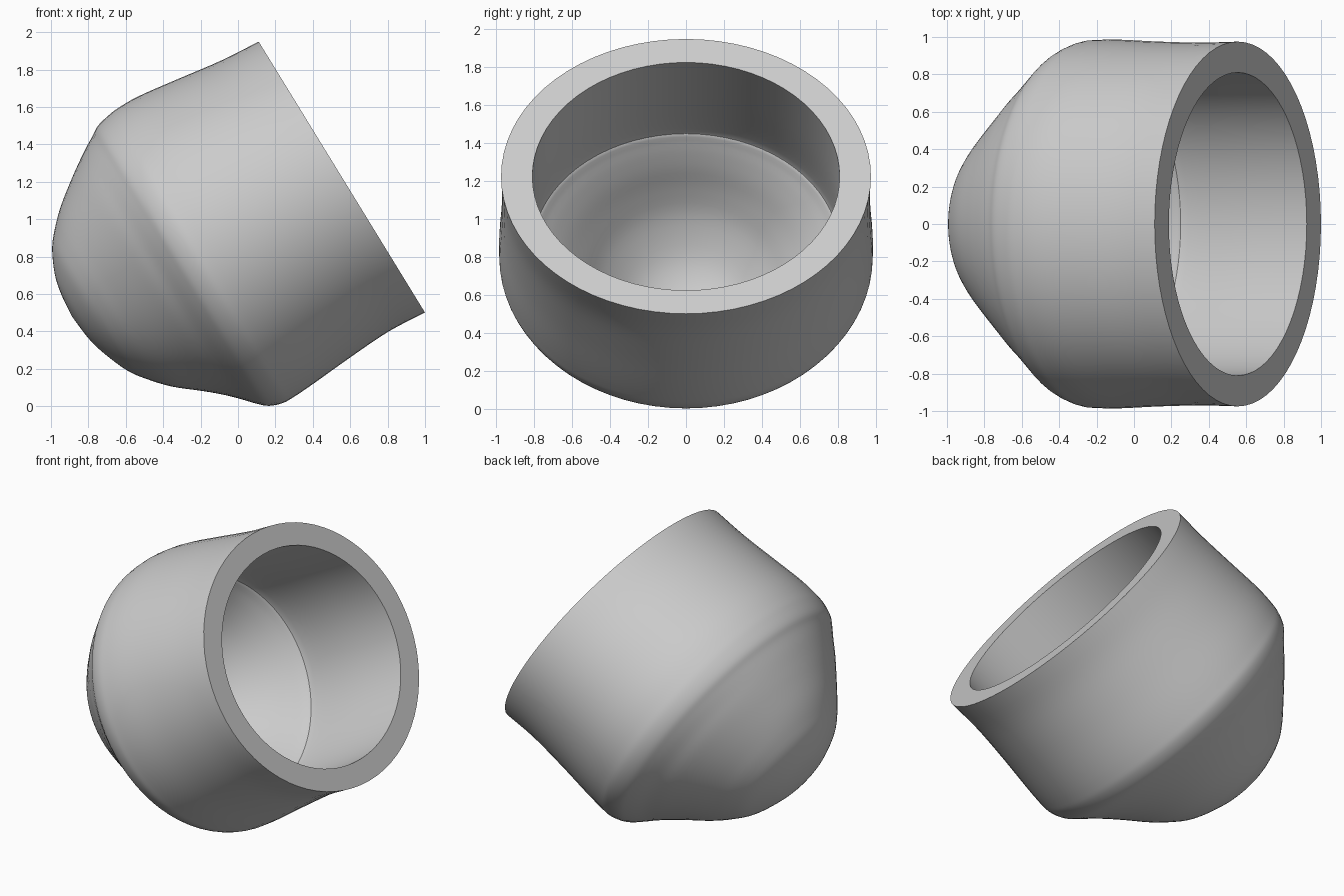
import bpy
import bmesh
from math import cos, sin, pi
from mathutils import Vector

if "Cube" in bpy.data.objects:
    bpy.data.objects.remove(bpy.data.objects["Cube"], do_unlink=True)

SEGMENTS = 72
STEPS = 4

# Tilted frame: centre of the rim, direction into the cup, direction up the rim
rim_centre = Vector((0.555, 0, 1.225))
inward = Vector((-0.852, 0, -0.523))
upward = Vector((-0.523, 0, 0.852))
sideways = Vector((0, 1, 0))

# Oval sections: depth from the rim, top edge, bottom edge, half width
outer_sections = [
    (0, .85, -.85, .975), (.22, .868, -.835, .97), (.47, .905, -.846, .975),
    (.7, .937, -.862, .985), (.83, .94, -.868, .985), (.9, .932, -.865, .98),
    (.97, .915, -.84, .95), (1.02, .885, -.797, .905), (1.09, .845, -.72, .83),
    (1.16, .8, -.65, .765), (1.24, .745, -.58, .685), (1.36, .655, -.48, .565),
    (1.45, .57, -.38, .475), (1.52, .485, -.28, .385), (1.58, .36, -.13, .25),
    (1.607, .25, -.02, .14), (1.62, .12, .12, 0),
]
inner_sections = [
    (0, .705, -.705, .81), (.4, .73, -.7, .81), (.74, .75, -.7, .815),
    (.8, .735, -.685, .795), (.88, .69, -.62, .72), (.97, .645, -.54, .64),
    (1.1, .59, -.44, .54), (1.24, .51, -.35, .44), (1.38, .37, -.21, .3),
    (1.45, .24, -.08, .165), (1.48, .09, .09, 0),
]


def smooth_sections(sections):
    """Blend the sections with a Catmull-Rom spline."""
    points = [Vector(s) for s in sections]
    padded = [points[0] * 2 - points[1]] + points + [points[-1] * 2 - points[-2]]
    result = []
    for a, b, c, d in zip(padded, padded[1:], padded[2:], padded[3:]):
        for step in range(STEPS):
            t = step / STEPS
            result.append(b + (c - a) * (t / 2)
                          + (a * 2 - b * 5 + c * 4 - d) * (t * t / 2)
                          + (b * 3 - a - c * 3 + d) * (t ** 3 / 2))
    return result, points[-1]


def place(depth, height, width):
    return rim_centre + inward * depth + upward * height + sideways * width


def add_oval(bm, section):
    depth, top, bottom, width = section
    middle, radius = (top + bottom) / 2, (top - bottom) / 2
    ring = []
    for i in range(SEGMENTS):
        angle = 2 * pi * i / SEGMENTS
        ring.append(bm.verts.new(place(depth, middle + radius * cos(angle),
                                       width * sin(angle))))
    return ring


def bridge(bm, first, second):
    for i in range(SEGMENTS):
        j = (i + 1) % SEGMENTS
        bm.faces.new((first[i], first[j], second[j], second[i]))


def add_shell(bm, sections):
    """Loft the ovals and close the far end; return the open edge."""
    blended, end = smooth_sections(sections)
    rings = [add_oval(bm, section) for section in blended]
    for first, second in zip(rings, rings[1:]):
        bridge(bm, first, second)
    tip = bm.verts.new(place(end[0], end[1], 0))
    for i in range(SEGMENTS):
        bm.faces.new((rings[-1][i], rings[-1][(i + 1) % SEGMENTS], tip))
    return rings[0]


# Cup: outer shell and hollow joined by a flat rim
bm = bmesh.new()
outer_edge = add_shell(bm, outer_sections)
inner_edge = add_shell(bm, inner_sections)
bridge(bm, outer_edge, inner_edge)
bmesh.ops.recalc_face_normals(bm, faces=bm.faces)
mesh = bpy.data.meshes.new("rounded_cup")
bm.to_mesh(mesh)
bm.free()
cup = bpy.data.objects.new("rounded_cup", mesh)
bpy.context.collection.objects.link(cup)

# Plain grey finish
grey = bpy.data.materials.new("plain_grey")
grey.use_nodes = True
colour = (0.6, 0.6, 0.6, 1)
grey.diffuse_color = colour
grey.node_tree.nodes["Principled BSDF"].inputs["Base Color"].default_value = colour
mesh.materials.append(grey)

# Smooth walls with a crisp rim
bpy.ops.object.select_all(action="DESELECT")
cup.select_set(True)
bpy.context.view_layer.objects.active = cup
bpy.ops.object.shade_smooth_by_angle(angle=pi / 5)
